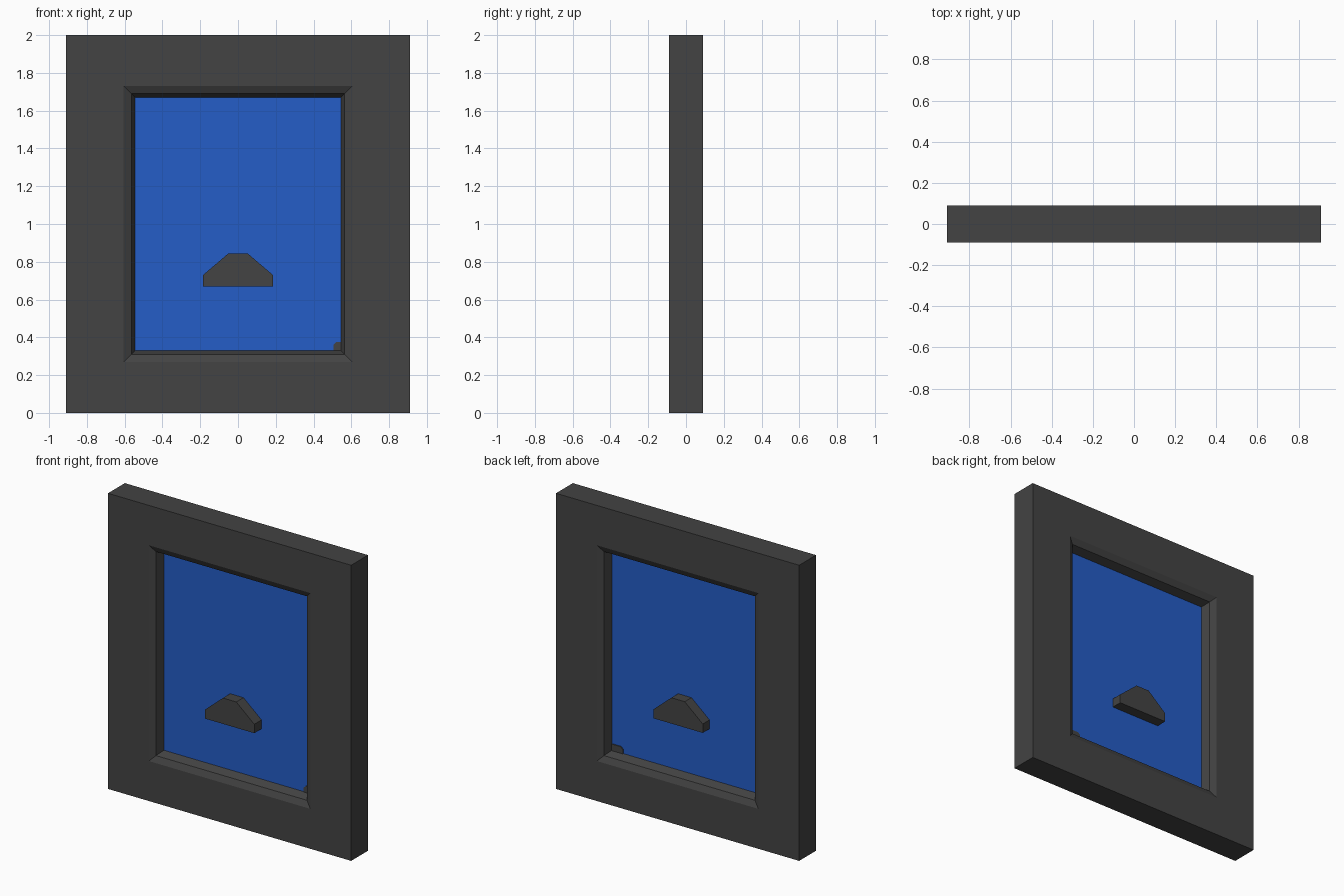
import bpy, bmesh

cube = bpy.data.objects.get("Cube")
if cube:
    bpy.data.objects.remove(cube, do_unlink=True)


def make_material(name, rgb):
    mat = bpy.data.materials.new(name)
    mat.use_nodes = True
    mat.diffuse_color = (*rgb, 1)
    mat.node_tree.nodes["Principled BSDF"].inputs["Base Color"].default_value = (*rgb, 1)
    return mat


charcoal = make_material("charcoal", (0.056, 0.056, 0.056))
blue = make_material("blue", (0.018, 0.11, 0.57))

CENTRE_Z = 1.0
FACE = 0.09       # half depth of the frame
GLASS = 0.013     # half depth of the pane


def finish(name, bm, mat):
    bmesh.ops.recalc_face_normals(bm, faces=bm.faces)
    mesh = bpy.data.meshes.new(name)
    bm.to_mesh(mesh)
    bm.free()
    mesh.materials.append(mat)
    obj = bpy.data.objects.new(name, mesh)
    bpy.context.collection.objects.link(obj)
    return obj


def extrude_outline(name, outline, y0, y1, mat):
    """Prism from an x-z outline between two depths."""
    bm = bmesh.new()
    front = [bm.verts.new((x, y0, z)) for x, z in outline]
    back = [bm.verts.new((x, y1, z)) for x, z in outline]
    bm.faces.new(front)
    bm.faces.new(back)
    n = len(outline)
    for i in range(n):
        j = (i + 1) % n
        bm.faces.new((front[i], front[j], back[j], back[i]))
    return finish(name, bm, mat)


# Frame: rectangular rings (half width, half height, depth), stepping inwards
steps = [(0.91, 1.0, -FACE), (0.605, 0.73, -FACE),
         (0.565, 0.69, -0.07), (0.545, 0.67, -GLASS)]
steps += [(w, h, -y) for w, h, y in reversed(steps)]
bm = bmesh.new()
rings = [[bm.verts.new((sx * w, y, CENTRE_Z + sz * h))
          for sx, sz in ((-1, -1), (1, -1), (1, 1), (-1, 1))]
         for w, h, y in steps]
for k, ring in enumerate(rings):
    following = rings[(k + 1) % len(rings)]
    for i in range(4):
        j = (i + 1) % 4
        bm.faces.new((ring[i], ring[j], following[j], following[i]))
finish("frame", bm, charcoal)

# Pane, with its edges let into the frame
w, h = 0.55, 0.675
extrude_outline("pane", [(-w, CENTRE_Z - h), (w, CENTRE_Z - h),
                         (w, CENTRE_Z + h), (-w, CENTRE_Z + h)],
                -GLASS, GLASS, blue)

# Handle passing through the pane
half = [(0.185, 0.67), (0.185, 0.73), (0.05, 0.845)]
extrude_outline("handle", half + [(-x, z) for x, z in reversed(half)],
                -FACE, 0.085, charcoal)

# Small corner catches, front and back
for name, side, width in (("front_catch", -1, 0.04), ("back_catch", 1, 0.085)):
    right, low, top = 0.545, 0.33, 0.375
    left = right - width
    outline = [(left, low), (right, low), (right, top),
               (left + 0.015, top), (left, top - 0.015)]
    extrude_outline(name, outline, side * (GLASS - 0.003), side * (GLASS + 0.006), charcoal)
